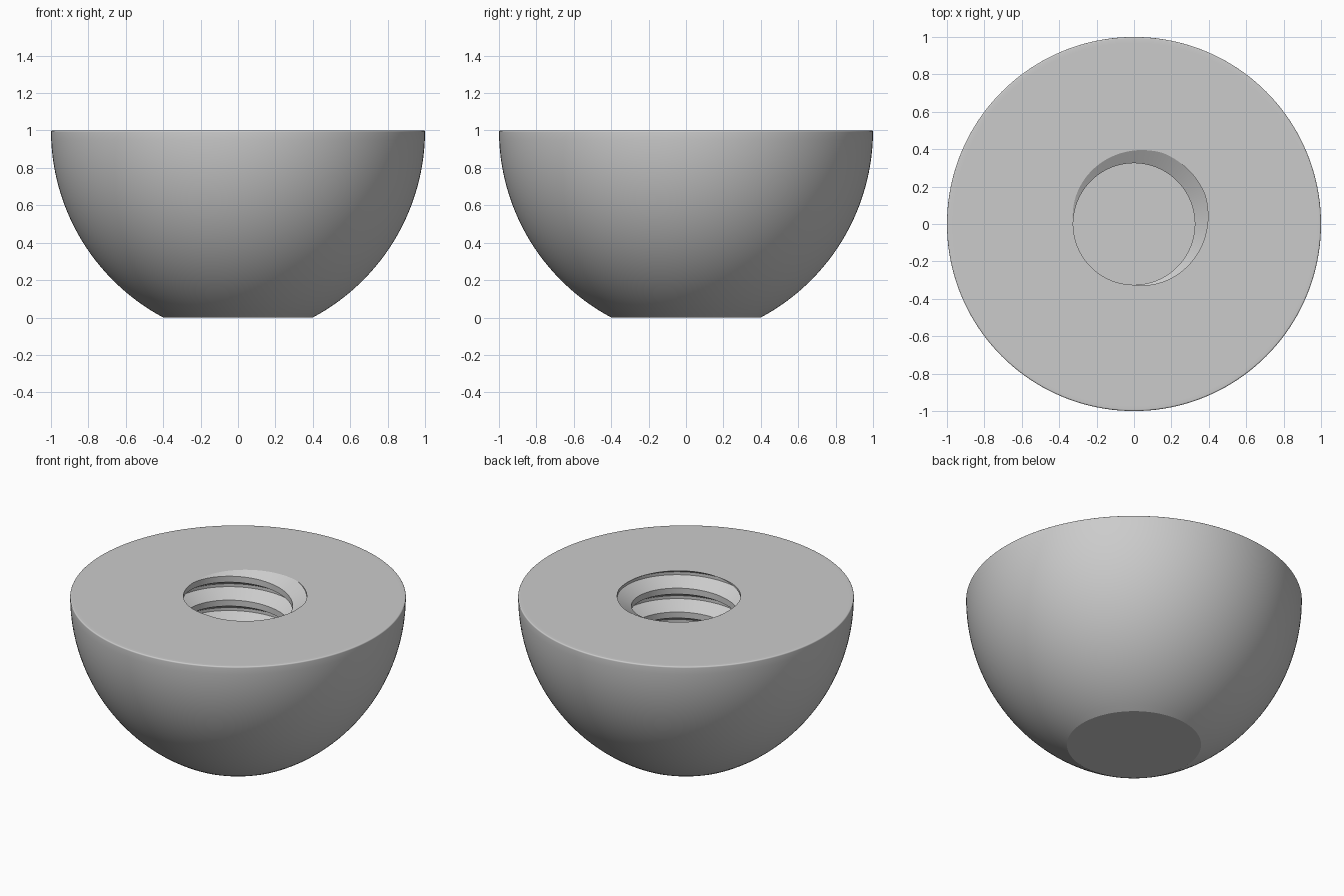
import bpy, bmesh
from math import sin, cos, pi, radians, asin

cube = bpy.data.objects.get("Cube")
if cube:
    bpy.data.objects.remove(cube, do_unlink=True)

COLUMNS = 160
ARC_R = 1.133                       # curved side, vertical at the rim
FILLET = 0.008
MAJOR, MINOR, PITCH = 0.41, 0.325, 0.157
TOP, FLOOR = 1.0, 0.4
CORNERS = (0.375, 0.0625, -0.0625, -0.375)   # thread corners, in pitches


def outer_profile():
    """Radius and height pairs from the base centre up to the flat top."""
    pts = [(0, 0)]
    start, end = asin(1 / ARC_R), asin(FILLET / ARC_R)
    for i in range(29):
        a = start + (end - start) * i / 28
        pts.append((1 - ARC_R + ARC_R * cos(a), TOP - ARC_R * sin(a)))
    for i in range(1, 7):
        a = i / 6 * pi / 2
        pts.append((1 - FILLET + FILLET * cos(a), TOP - FILLET + FILLET * sin(a)))
    pts.append((0.97, TOP))
    return pts


def groove_centre(angle):
    return TOP + PITCH * (angle / (2 * pi) - 0.125)


def thread_radius(angle, z):
    u = (z - groove_centre(angle)) / PITCH
    u = abs(u - round(u))
    t = min(max((u - 0.0625) / 0.3125, 0), 1)
    return MAJOR + (MINOR - MAJOR) * t


def hole_profile(angle):
    """Threaded wall from the top down, clipped to the hole, then the floor."""
    heights = [TOP]
    for turn in range(2, -7, -1):
        heights += [groove_centre(angle) + PITCH * (turn + c) for c in CORNERS]
    heights.append(FLOOR)
    heights = [min(max(z, FLOOR), TOP) for z in heights]
    return [(thread_radius(angle, z), z) for z in heights] + [(0, FLOOR)]


# Sweep the whole section round the axis, with the thread climbing as it turns
bm = bmesh.new()
outer = outer_profile()
columns = []
for i in range(COLUMNS + 1):
    a = 2 * pi * i / COLUMNS
    columns.append([bm.verts.new((r * cos(a), r * sin(a), z))
                    for r, z in outer + hole_profile(a)])
for left, right in zip(columns, columns[1:]):
    for j in range(len(left) - 1):
        bm.faces.new((left[j], right[j], right[j + 1], left[j + 1]))
bmesh.ops.remove_doubles(bm, verts=bm.verts, dist=0.00002)
bmesh.ops.recalc_face_normals(bm, faces=bm.faces)

mesh = bpy.data.meshes.new("threaded_half_ball")
bm.to_mesh(mesh)
bm.free()
body = bpy.data.objects.new("threaded_half_ball", mesh)
bpy.context.collection.objects.link(body)

# Plain grey material
grey = bpy.data.materials.new("light_grey")
grey.use_nodes = True
colour = (0.6, 0.6, 0.6, 1)
grey.diffuse_color = colour
grey.node_tree.nodes["Principled BSDF"].inputs["Base Color"].default_value = colour
mesh.materials.append(grey)

bpy.ops.object.select_all(action='DESELECT')
body.select_set(True)
bpy.context.view_layer.objects.active = body
bpy.ops.object.shade_smooth_by_angle(angle=radians(24))
